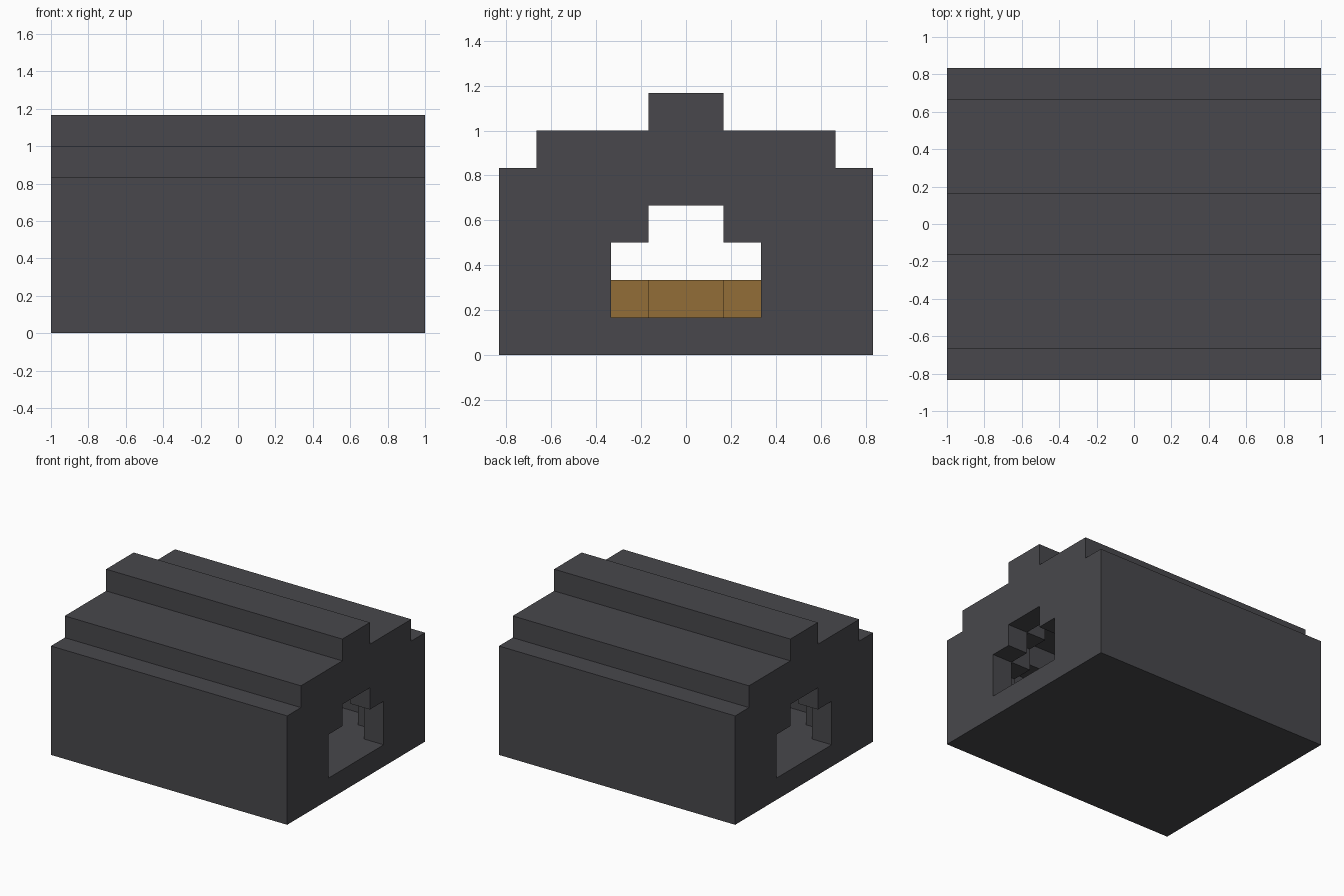
import bpy, bmesh

cube = bpy.data.objects.get("Cube")
if cube:
    bpy.data.objects.remove(cube, do_unlink=True)

U = 1 / 6  # block size


def material(name, rgb):
    mat = bpy.data.materials.new(name)
    mat.use_nodes = True
    colour = (*rgb, 1)
    mat.diffuse_color = colour
    mat.node_tree.nodes["Principled BSDF"].inputs["Base Color"].default_value = colour
    return mat


def stepped_prism(name, half_length, base, steps, mat=None):
    """Symmetric stepped profile (half width, top height) extruded along x, in blocks."""
    side, z = [], base
    for width, top in steps:
        side += [(width, z), (width, top)]
        z = top
    profile = side + [(-y, z) for y, z in reversed(side)]
    bm = bmesh.new()
    face = bm.faces.new([bm.verts.new((-half_length * U, y * U, z * U)) for y, z in profile])
    new = bmesh.ops.extrude_face_region(bm, geom=[face])["geom"]
    bmesh.ops.translate(bm, vec=(2 * half_length * U, 0, 0),
                        verts=[v for v in new if isinstance(v, bmesh.types.BMVert)])
    bmesh.ops.recalc_face_normals(bm, faces=bm.faces)
    return finish(name, bm, mat)


def finish(name, bm, mat):
    mesh = bpy.data.meshes.new(name)
    bm.to_mesh(mesh)
    bm.free()
    obj = bpy.data.objects.new(name, mesh)
    bpy.context.collection.objects.link(obj)
    if mat:
        mesh.materials.append(mat)
    return obj


def carve(target, cutter):
    cutter.hide_render = True
    mod = target.modifiers.new("carve", 'BOOLEAN')
    mod.operation, mod.solver, mod.object = 'DIFFERENCE', 'EXACT', cutter
    bpy.context.view_layer.objects.active = target
    bpy.ops.object.modifier_apply(modifier=mod.name)
    bpy.data.objects.remove(cutter, do_unlink=True)


stone = material("dark_grey_stone", (0.065, 0.064, 0.072))
wood = material("brown_wood", (0.29, 0.155, 0.038))

# Outer shell with a stepped roof
shell = stepped_prism("shell", 6, 0, [(5, 5), (4, 6), (1, 7)], stone)

# Doorways at both ends, widening in steps to the inner chamber
carve(shell, stepped_prism("doorway_cutter", 6.5, 1, [(2, 3), (1, 4)]))
carve(shell, stepped_prism("passage_cutter", 5, 1, [(3, 3), (2, 4), (1, 5)]))
carve(shell, stepped_prism("chamber_cutter", 4, 1, [(4, 4), (3, 5)]))

# Low wooden bed on the chamber floor, stepped in plan
bm = bmesh.new()
half_length, half_width = 3, 1
outline = [(3, 1), (2, 1), (2, 2)]
quarter = [(x * U, y * U) for x, y in outline]
points = (quarter + [(-x, y) for x, y in reversed(quarter)]
          + [(-x, -y) for x, y in quarter] + [(x, -y) for x, y in reversed(quarter)])
base = bm.faces.new([bm.verts.new((x, y, U)) for x, y in points])
raised = bmesh.ops.extrude_face_region(bm, geom=[base])["geom"]
bmesh.ops.translate(bm, vec=(0, 0, U),
                    verts=[v for v in raised if isinstance(v, bmesh.types.BMVert)])
bmesh.ops.recalc_face_normals(bm, faces=bm.faces)
finish("wooden_bed", bm, wood)
